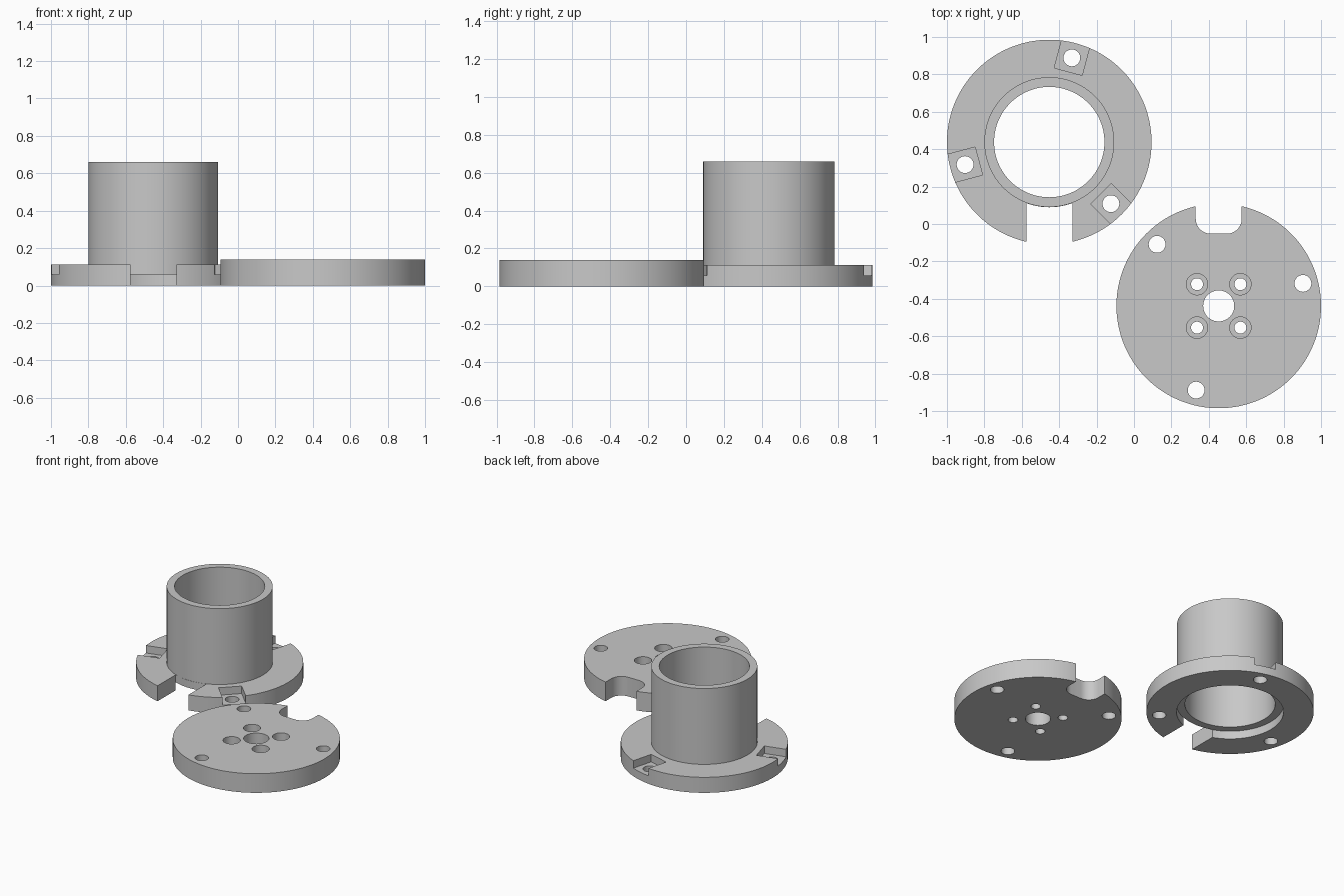
import bpy, bmesh, math
from math import sin, cos, radians, pi

if "Cube" in bpy.data.objects:
    bpy.data.objects.remove(bpy.data.objects["Cube"])

grey = bpy.data.materials.new("plain grey")
grey.diffuse_color = (0.58, 0.58, 0.58, 1)
grey.use_nodes = True
grey.node_tree.nodes["Principled BSDF"].inputs["Base Color"].default_value = grey.diffuse_color

R = 0.547                      # rim radius of both discs
RING = (-0.453, 0.438)         # centre of the flanged tube
PLATE = (0.453, -0.438)        # centre of the base plate


def make_object(name, bm):
    bmesh.ops.recalc_face_normals(bm, faces=bm.faces)
    me = bpy.data.meshes.new(name)
    bm.to_mesh(me)
    bm.free()
    me.materials.append(grey)
    ob = bpy.data.objects.new(name, me)
    bpy.context.collection.objects.link(ob)
    return ob


def prism(name, pts, z0, z1):
    """Vertical extrusion of a flat outline."""
    bm = bmesh.new()
    face = bm.faces.new([bm.verts.new((x, y, z0)) for x, y in pts])
    top = bmesh.ops.extrude_face_region(bm, geom=[face])["geom"]
    bmesh.ops.translate(bm, vec=(0, 0, z1 - z0),
                        verts=[v for v in top if isinstance(v, bmesh.types.BMVert)])
    return make_object(name, bm)


def arc(cx, cy, r, a0, a1, n):
    return [(cx + r * cos(radians(a0 + (a1 - a0) * i / n)),
             cy + r * sin(radians(a0 + (a1 - a0) * i / n))) for i in range(n + 1)]


def cylinder(name, cx, cy, r, z0, z1, n=40):
    return prism(name, arc(cx, cy, r, 0, 360, n)[:-1], z0, z1)


def lathe(name, centre, profile, n=128):
    """Closed (radius, height) profile turned about a vertical axis."""
    bm = bmesh.new()
    rings = [[bm.verts.new((centre[0] + r * cos(2 * pi * i / n),
                            centre[1] + r * sin(2 * pi * i / n), z))
              for r, z in profile] for i in range(n)]
    m = len(profile)
    for i in range(n):
        a, b = rings[i], rings[(i + 1) % n]
        for j in range(m):
            k = (j + 1) % m
            bm.faces.new((a[j], b[j], b[k], a[k]))
    return make_object(name, bm)


def cut(ob, cutters):
    """Subtract each cutter, then remove it."""
    bpy.context.view_layer.objects.active = ob
    for c in cutters:
        c.hide_render = True
        mod = ob.modifiers.new("cut", 'BOOLEAN')
        mod.operation, mod.solver, mod.object = 'DIFFERENCE', 'EXACT', c
        bpy.ops.object.modifier_apply(modifier=mod.name)
        bpy.data.objects.remove(c)


def finish(ob):
    bpy.ops.object.select_all(action='DESELECT')
    ob.select_set(True)
    bpy.context.view_layer.objects.active = ob
    bpy.ops.object.shade_smooth_by_angle(angle=radians(30))


# Flanged tube with a stepped recess underneath
cx, cy = RING
ring = lathe("flanged_tube", RING, [
    (0.35, 0), (R, 0), (R, 0.112), (0.347, 0.112),
    (0.347, 0.66), (0.295, 0.66), (0.295, 0.058), (0.35, 0.058)])

# Cable slot through the flange, stopping at the tube wall
half = 0.123
a = math.degrees(math.asin(half / 0.3485))
slot = arc(cx, cy, 0.3485, 270 - a, 270 + a, 24) + [(cx + half, cy - 0.7), (cx - half, cy - 0.7)]
cutters = [prism("slot_cutter", slot, -0.1, 0.2)]

# Square nut pockets open at the rim, each with a bolt hole
for deg in (75, 195, 315):
    c, s = cos(radians(deg)), sin(radians(deg))
    square = [(cx + u * c - v * s, cy + u * s + v * c)
              for u, v in ((0.39, -0.077), (0.56, -0.077), (0.56, 0.077), (0.39, 0.077))]
    cutters.append(prism("pocket_cutter", square, 0.058, 0.2))
    cutters.append(cylinder("bolt_cutter", cx + 0.466 * c, cy + 0.466 * s, 0.045, -0.1, 0.2))
cut(ring, cutters)
finish(ring)

# Base plate
px, py = PLATE
plate = cylinder("base_plate", px, py, R, 0, 0.138, 128)

# Rounded slot at the back, then centre hole
f, floor = 0.08, -0.052
notch = (arc(px - half + f, floor + f, f, 180, 270, 10)
         + arc(px + half - f, floor + f, f, 270, 360, 10)
         + [(px + half, 0.3), (px - half, 0.3)])
cutters = [prism("notch_cutter", notch, -0.1, 0.3),
           cylinder("centre_cutter", px, py, 0.083, -0.1, 0.3, 48)]

# Rim bolt holes
for deg in (15, 135, 255):
    cutters.append(cylinder("bolt_cutter", px + 0.466 * cos(radians(deg)),
                            py + 0.466 * sin(radians(deg)), 0.045, -0.1, 0.3))

# Four counterbored screw holes
for sx in (-1, 1):
    for sy in (-1, 1):
        x, y = px + 0.116 * sx, py + 0.116 * sy
        cutters.append(cylinder("head_cutter", x, y, 0.057, 0.06, 0.3))
        cutters.append(cylinder("screw_cutter", x, y, 0.032, -0.1, 0.3))
cut(plate, cutters)
finish(plate)
